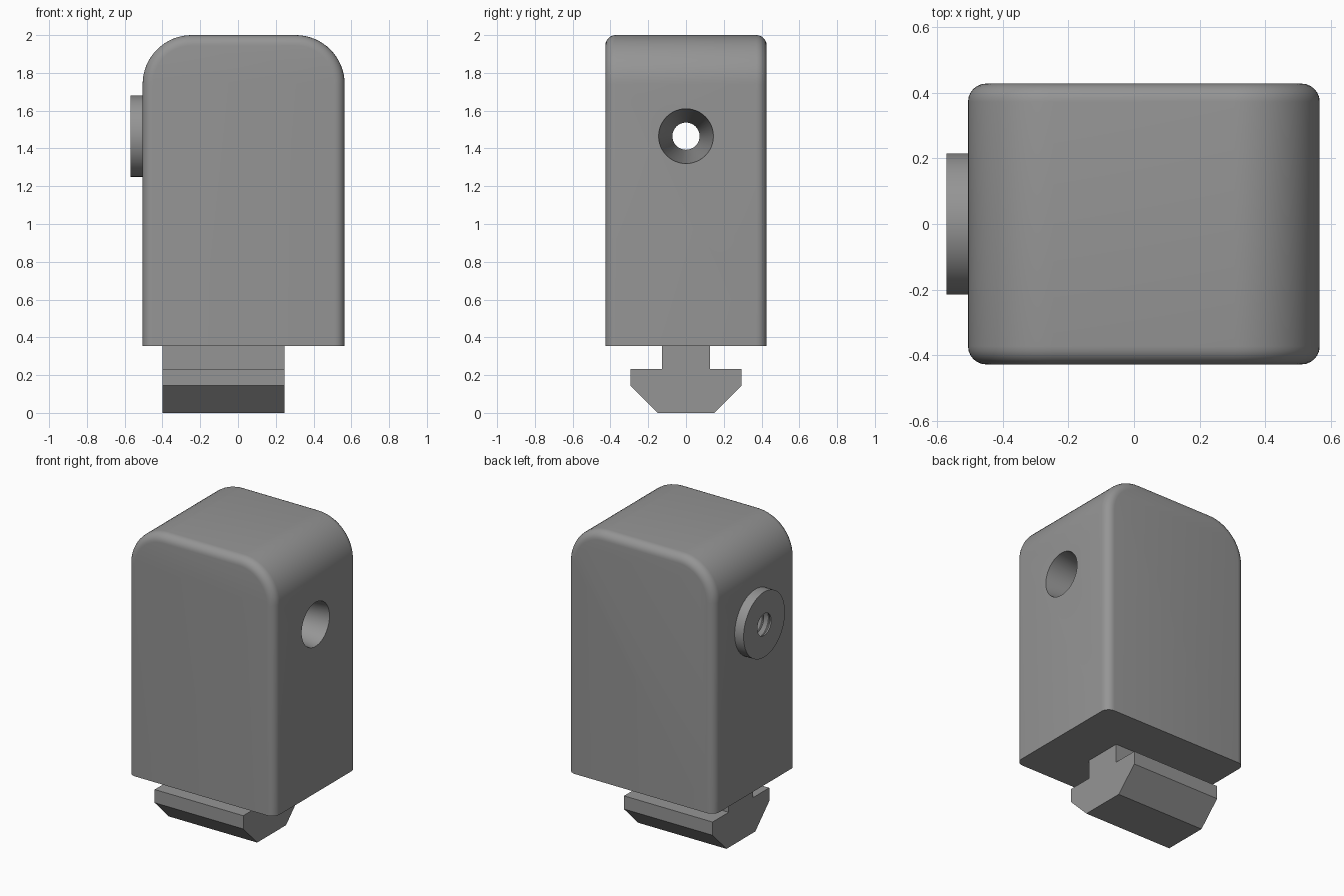
import bpy, bmesh, math
from mathutils import Matrix

if "Cube" in bpy.data.objects:
    bpy.data.objects.remove(bpy.data.objects["Cube"])

grey = bpy.data.materials.new("mid grey")
grey.diffuse_color = (0.3, 0.3, 0.3, 1)
grey.use_nodes = True
grey.node_tree.nodes["Principled BSDF"].inputs["Base Color"].default_value = grey.diffuse_color

HOLE_Z = 1.465


def finish(bm, name, angle=30):
    bmesh.ops.recalc_face_normals(bm, faces=bm.faces)
    mesh = bpy.data.meshes.new(name)
    bm.to_mesh(mesh)
    bm.free()
    mesh.materials.append(grey)
    ob = bpy.data.objects.new(name, mesh)
    bpy.context.collection.objects.link(ob)
    return ob


def prism(points, depth):
    """Extrude a closed 3D outline along a vector."""
    bm = bmesh.new()
    face = bm.faces.new([bm.verts.new(p) for p in points])
    out = bmesh.ops.extrude_face_region(bm, geom=[face], use_keep_orig=True)
    bmesh.ops.translate(bm, vec=depth, verts=[v for v in out["geom"] if isinstance(v, bmesh.types.BMVert)])
    return bm


def lathe(profile, sides=48):
    """Revolve (x, radius) points about the hole axis and cap both ends."""
    bm = bmesh.new()
    rings = [[bm.verts.new((x, r * math.cos(a), HOLE_Z + r * math.sin(a)))
              for a in (2 * math.pi * i / sides for i in range(sides))]
             for x, r in profile]
    for a, b in zip(rings, rings[1:]):
        for i in range(sides):
            j = (i + 1) % sides
            bm.faces.new((a[i], a[j], b[j], b[i]))
    bm.faces.new(rings[0])
    bm.faces.new(rings[-1])
    return bm


# Body: arched-corner block with softened front and back rims
x0, x1, y, z0, z1, r = -0.505, 0.565, 0.427, 0.355, 2.0, 0.26
outline = [(x0, -y, z0), (x1, -y, z0)]
for cx, start in ((x1 - r, 0), (x0 + r, 90)):
    for i in range(17):
        a = math.radians(start + 90 * i / 16)
        outline.append((cx + r * math.cos(a), -y, z1 - r + r * math.sin(a)))
bm = prism(outline, (0, 2 * y, 0))
rim = [e for e in bm.edges
       if abs(e.verts[0].co.y - e.verts[1].co.y) < 1e-4
       and max(v.co.z for v in e.verts) > z0 + 0.01]
bmesh.ops.bevel(bm, geom=rim, offset=0.055, offset_type='OFFSET', segments=6,
                profile=0.5, affect='EDGES')
body = finish(bm, "body")

# Round boss on the left side
boss = finish(lathe([(-0.57, 0.215), (x0 + 0.001, 0.215)], 64), "boss")

# Sliding foot with a T-shaped section
half = [(0.15, 0), (0.295, 0.145), (0.295, 0.232), (0.127, 0.232), (0.127, z0)]
section = half + [(-py, pz) for py, pz in reversed(half)]
foot = finish(prism([(-0.4, py, pz) for py, pz in section], (0.645, 0, 0)), "foot")

# Bore: threaded on the left, tapering open to the right
pitch = 0.045
bore = [(-0.65, 0.072)]
for i in range(9):
    x = -0.56 + i * pitch
    bore += [(x, 0.072), (x + pitch * 0.45, 0.092), (x + pitch * 0.55, 0.092)]
bore += [(-0.15, 0.072), (0.0, 0.072), (x1, 0.145), (x1 + 0.1, 0.158)]
cutter = finish(lathe(bore), "bore_cutter")
cutter.hide_render = True
cutter.hide_set(True)

for ob in (body, boss):
    mod = ob.modifiers.new("bore", 'BOOLEAN')
    mod.operation = 'DIFFERENCE'
    mod.solver = 'EXACT'
    mod.object = cutter
    bpy.context.view_layer.objects.active = ob
    bpy.ops.object.select_all(action='DESELECT')
    ob.select_set(True)
    bpy.ops.object.modifier_apply(modifier=mod.name)
    bpy.ops.object.shade_smooth_by_angle(angle=math.radians(30))
